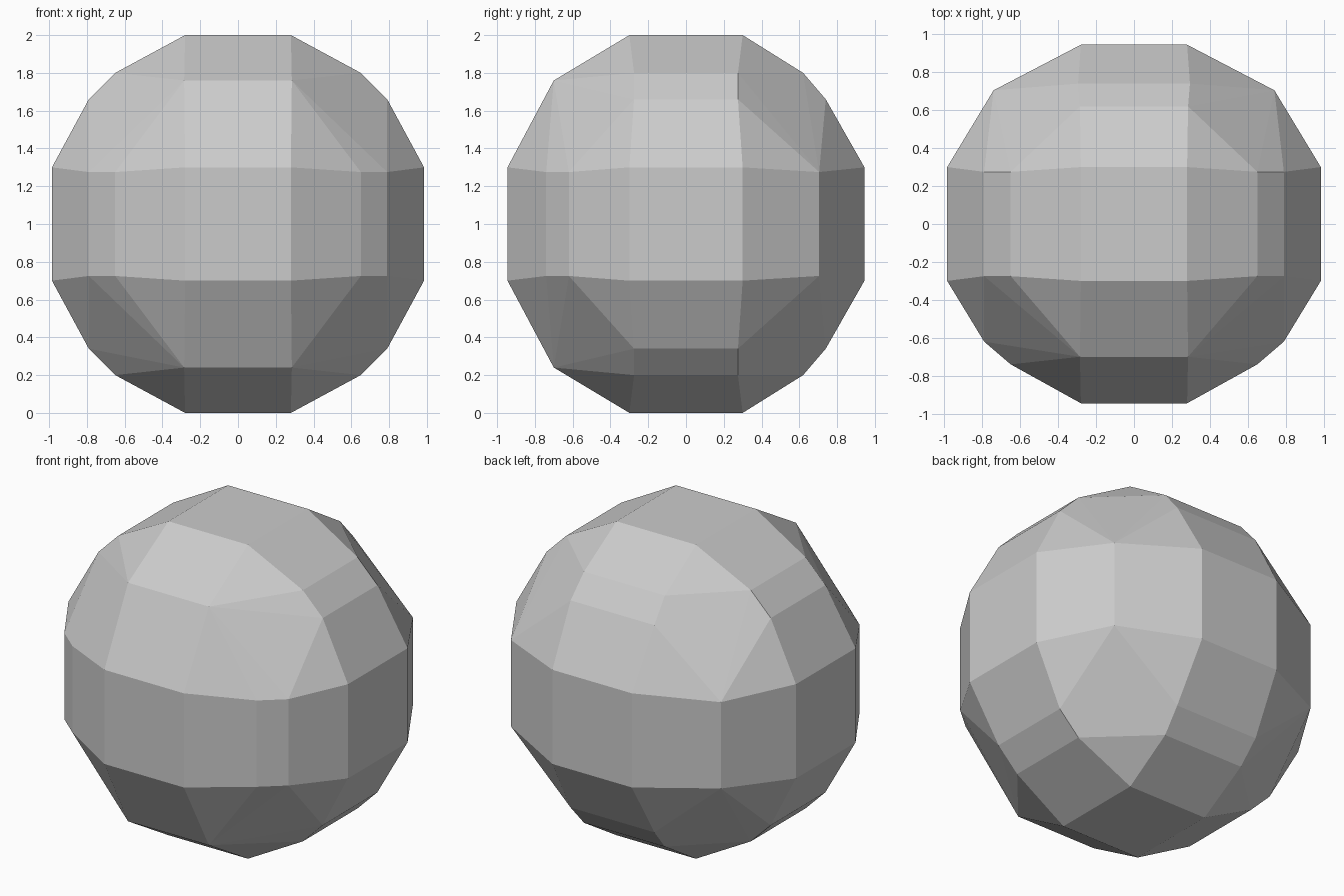
import bpy, bmesh, math

cube = bpy.data.objects.get("Cube")
if cube:
    bpy.data.objects.remove(cube, do_unlink=True)

# Matte grey stone colour
grey = bpy.data.materials.new("plain_grey")
grey.use_nodes = True
colour = (0.6, 0.6, 0.6, 1)
grey.diffuse_color = colour
grey.node_tree.nodes["Principled BSDF"].inputs["Base Color"].default_value = colour

MID = 1.0  # height of the ball's centre

# Corners mirrored in all three directions: six flat caps and bevelled side rims
symmetric = [
    (0.28, 0.30, 1.0),      # top and bottom caps
    (0.28, 0.945, 0.30),    # front and back caps
    (0.985, 0.30, 0.30),    # side caps
    (0.65, 0.275, 0.80),    # bevel between side and top, upper rim
    (0.79, 0.275, 0.66),    # bevel between side and top, lower rim
]
# Corners mirrored only left-right and up-down
front_back = [
    (0.285, -0.70, 0.76),   # sharp front rim
    (0.65, -0.74, 0.275),   # bevelled front uprights
    (0.79, -0.62, 0.275),
    (0.74, 0.705, 0.275),   # sharp back uprights
    (0.285, 0.62, 0.80),    # bevelled back rim
    (0.295, 0.74, 0.66),
]

corners = symmetric + [(x, -y, z) for x, y, z in symmetric] + front_back

# Faceted ball, skinned around the mirrored corners
bm = bmesh.new()
for x, y, z in corners:
    for sx in (-1, 1):
        for sz in (-1, 1):
            bm.verts.new((sx * x, y, MID + sz * z))
bmesh.ops.convex_hull(bm, input=bm.verts)
bmesh.ops.dissolve_limit(bm, angle_limit=math.radians(1), verts=bm.verts, edges=bm.edges)
bmesh.ops.recalc_face_normals(bm, faces=bm.faces)

mesh = bpy.data.meshes.new("faceted_ball")
bm.to_mesh(mesh)
bm.free()
mesh.materials.append(grey)
ball = bpy.data.objects.new("faceted_ball", mesh)
bpy.context.collection.objects.link(ball)
